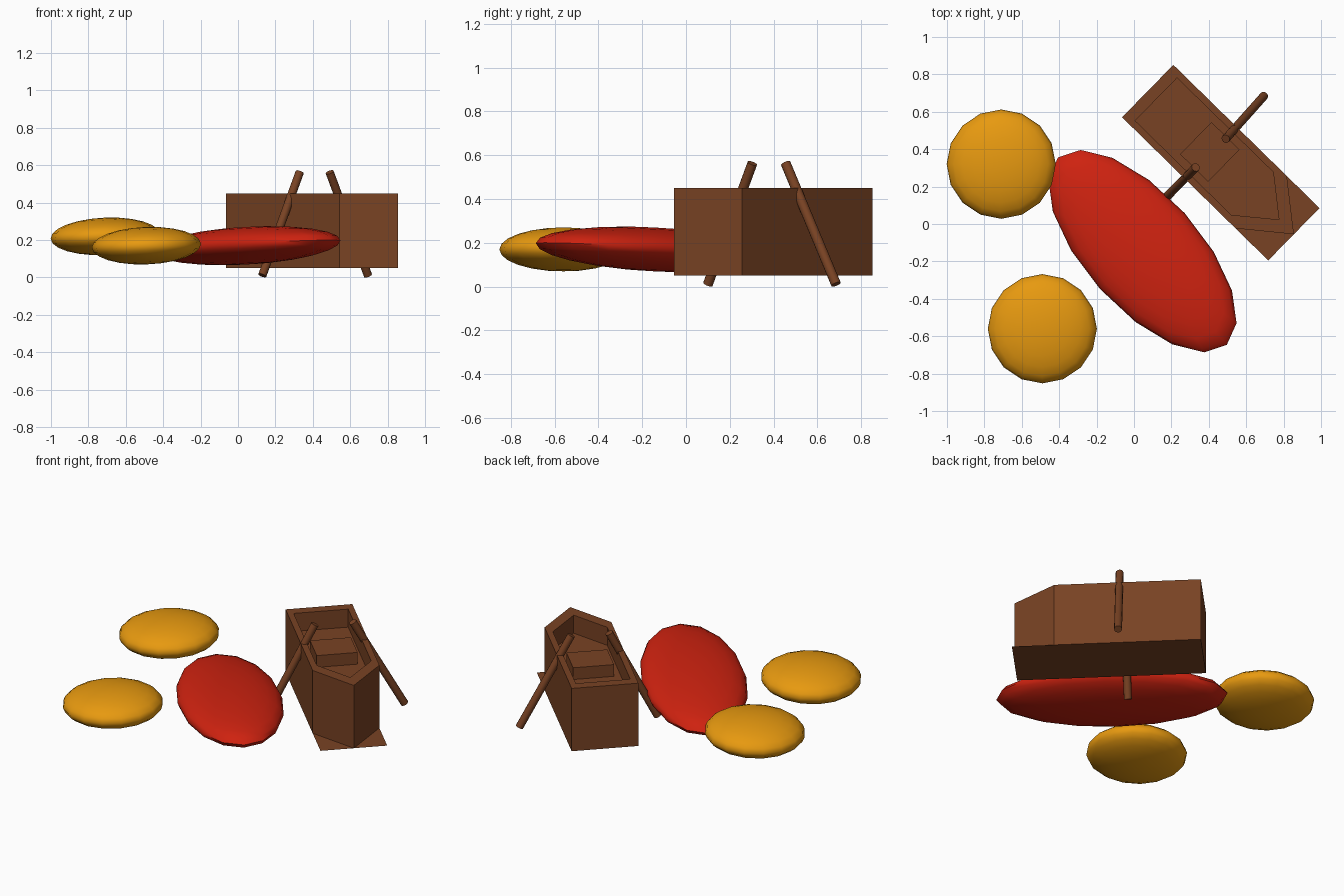
import bpy, bmesh, math
from mathutils import Vector, Matrix

if "Cube" in bpy.data.objects:
    bpy.data.objects.remove(bpy.data.objects["Cube"], do_unlink=True)


def material(name, rgb):
    m = bpy.data.materials.new(name)
    m.use_nodes = True
    color = (*rgb, 1)
    m.diffuse_color = color
    m.node_tree.nodes["Principled BSDF"].inputs["Base Color"].default_value = color
    return m


brown = material("brown wood", (0.19, 0.055, 0.017))
red = material("red", (0.62, 0.016, 0.005))
yellow = material("golden yellow", (0.8, 0.32, 0.005))


def add_object(name, bm, mat, matrix, smooth=False):
    mesh = bpy.data.meshes.new(name)
    bmesh.ops.recalc_face_normals(bm, faces=bm.faces)
    bm.to_mesh(mesh)
    bm.free()
    mesh.materials.append(mat)
    obj = bpy.data.objects.new(name, mesh)
    obj.matrix_world = matrix
    bpy.context.collection.objects.link(obj)
    if smooth:
        bpy.ops.object.select_all(action="DESELECT")
        obj.select_set(True)
        bpy.context.view_layer.objects.active = obj
        bpy.ops.object.shade_smooth_by_angle(angle=math.radians(50))
    return obj


# Boat frame: local x runs from stern to bow
boat = Matrix.Translation((0.464, 0.328, 0)) @ Matrix.Rotation(math.radians(-44.4), 4, "Z")
LENGTH, WIDTH = 0.547, 0.196
BOTTOM, FLOOR, RIM = 0.05, 0.335, 0.45


def outline(bm, stern, half, shoulder, tip, z):
    pts = [(stern, -half), (shoulder, -half), (tip, 0), (shoulder, half), (stern, half)]
    return [bm.verts.new((x, y, z)) for x, y in pts]


# Hull: outer wall, rim, inner wall and floor
bm = bmesh.new()
outer = (-LENGTH, WIDTH, 0.302, LENGTH)
inner = (-0.484, 0.16, 0.236, 0.435)
rings = [outline(bm, *outer, BOTTOM), outline(bm, *outer, RIM),
         outline(bm, *inner, RIM), outline(bm, *inner, FLOOR)]
for a, b in zip(rings, rings[1:]):
    for i in range(len(a)):
        j = (i + 1) % len(a)
        bm.faces.new((a[i], a[j], b[j], b[i]))
bm.faces.new(rings[-1])
add_object("boat_hull", bm, brown, boat)

# Flat rectangular sheet under the hull
bm = bmesh.new()
bmesh.ops.create_grid(bm, x_segments=1, y_segments=1, size=1)
bmesh.ops.scale(bm, vec=(LENGTH, WIDTH, 1), verts=bm.verts)
add_object("bottom_sheet", bm, brown, boat @ Matrix.Translation((0, 0, BOTTOM)))

# Seat block
bm = bmesh.new()
bmesh.ops.create_cube(bm, size=1)
bmesh.ops.scale(bm, vec=(0.21, 0.24, 0.09), verts=bm.verts)
add_object("seat", bm, brown, boat @ Matrix.Translation((-0.082, 0, 0.365)))


# Oars leaning outwards over each side
def oar(name, low, high):
    low, high = Vector(low), Vector(high)
    axis = high - low
    bm = bmesh.new()
    bmesh.ops.create_cone(bm, cap_ends=True, segments=12, radius1=0.023,
                          radius2=0.023, depth=axis.length)
    turn = axis.to_track_quat("Z", "Y").to_matrix().to_4x4()
    add_object(name, bm, brown, Matrix.Translation((low + high) / 2) @ turn, True)


oar("right_oar", (0.13, 0.1, 0.011), (0.33, 0.303, 0.563))
oar("left_oar", (0.695, 0.685, 0.011), (0.49, 0.455, 0.563))


# Flattened cushions, slightly tipped
def cushion(name, mat, center, radii, turn, tip):
    bm = bmesh.new()
    bmesh.ops.create_uvsphere(bm, u_segments=16, v_segments=12, radius=1)
    bmesh.ops.scale(bm, vec=radii, verts=bm.verts)
    rot = Matrix.Rotation(math.radians(turn), 4, "Z") @ Matrix.Rotation(math.radians(tip), 4, "Y")
    add_object(name, bm, mat, Matrix.Translation(center) @ rot, True)


cushion("long_cushion", red, (0.045, -0.145, 0.17), (0.675, 0.304, 0.1), -48, -2.6)
cushion("back_round_cushion", yellow, (-0.71, 0.32, 0.22), (0.292, 0.292, 0.1), 0, -2.5)
cushion("front_round_cushion", yellow, (-0.49, -0.56, 0.17), (0.292, 0.292, 0.1), 0, -2)
